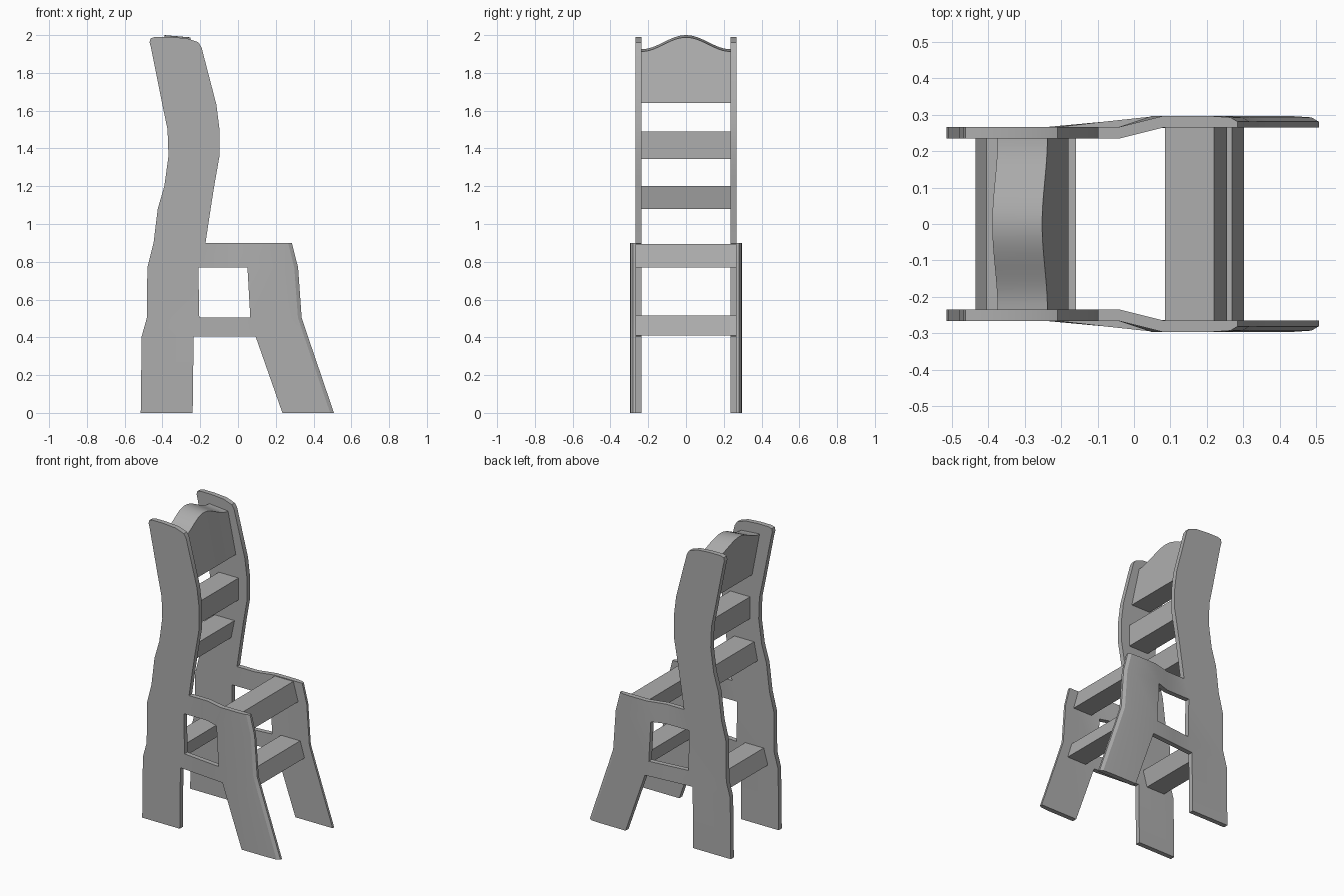
import bpy, bmesh, math

if "Cube" in bpy.data.objects:
    bpy.data.objects.remove(bpy.data.objects["Cube"], do_unlink=True)

grey = bpy.data.materials.new("plain_grey")
grey.use_nodes = True
COLOUR = (0.42, 0.42, 0.42, 1)
grey.diffuse_color = COLOUR
grey.node_tree.nodes["Principled BSDF"].inputs["Base Color"].default_value = COLOUR


def finish(bm, name):
    bmesh.ops.recalc_face_normals(bm, faces=bm.faces)
    mesh = bpy.data.meshes.new(name)
    bm.to_mesh(mesh)
    bm.free()
    mesh.materials.append(grey)
    obj = bpy.data.objects.new(name, mesh)
    bpy.context.collection.objects.link(obj)
    bpy.ops.object.select_all(action="DESELECT")
    obj.select_set(True)
    bpy.context.view_layer.objects.active = obj
    bpy.ops.object.shade_smooth_by_angle(angle=math.radians(20))


# Side outline rows: height, rear x, front x
POST = [(0, -.515, -.24), (.405, -.51, -.235), (.505, -.482, -.205),
        (.77, -.48, -.21), (.9, -.447, -.172), (1.08, -.425, -.145),
        (1.2, -.39, -.126), (1.36, -.368, -.098), (1.5, -.373, -.098),
        (1.63, -.4, -.114), (1.935, -.461, -.193), (1.962, -.468, -.21),
        (1.983, -.463, -.27), (1.99, -.44, -.36)]
LEG = [(0, .235, .508), (.405, .093, .37), (.505, .065, .337),
       (.77, .05, .318), (.9, .08, .285)]
INNER, THICK, SPLAY = .235, .032, .03


def splay(x, z):
    """Outward step that carries the rails from the post to the wider leg."""
    start = -.2 + .16 * min(max((z - .505) / .265, 0), 1)
    return SPLAY * min(max((x - start) / (.05 - start), 0), 1)


def side_panel(name, side):
    bm = bmesh.new()
    verts, inset = {}, {}

    def vert(x, z):
        key = (round(x, 3), round(z, 3))
        if key not in verts:
            verts[key] = bm.verts.new((x, 0, z))
        return verts[key]

    def strip(rows):
        for (za, ra), (zb, rb) in zip(rows, rows[1:]):
            for i in range(len(ra) - 1):
                bm.faces.new([vert(ra[i], za), vert(ra[i + 1], za),
                              vert(rb[i + 1], zb), vert(rb[i], zb)])

    # Rear post, and front leg with its eased outer front edge
    strip([(z, (a, b)) for z, a, b in POST])
    strip([(z, (a, b - .08, b - .02, b)) for z, a, b in LEG])
    for z, a, b in LEG:
        inset[round(b, 3), round(z, 3)] = .016
        inset[round(b - .02, 3), round(z, 3)] = .004

    # Lower and upper rails
    for low, bend in ((1, -.08), (3, -.04)):
        strip([(POST[i][0], (POST[i][2], bend, LEG[i][1])) for i in (low, low + 1)])

    # Thicken and splay
    ret = bmesh.ops.extrude_face_region(bm, geom=bm.faces[:], use_keep_orig=True)
    outer = {v for v in ret["geom"] if isinstance(v, bmesh.types.BMVert)}
    for v in bm.verts:
        x, z = v.co.x, v.co.z
        y = INNER + splay(x, z)
        if v in outer:
            y += THICK - inset.get((round(x, 3), round(z, 3)), 0)
        v.co.y = side * y
    finish(bm, name)


def crossbar(name, z0, z1, bottom, top, half, arch=0, steps=1):
    """Slat across the chair; bottom and top are its rear and front x."""
    bm = bmesh.new()
    rings = []
    for i in range(steps + 1):
        t = 2 * i / steps - 1
        rise = arch * (1 + math.cos(math.pi * t)) / 2
        lean = (top[0] - bottom[0]) / (z1 - z0) * rise
        drop = .012 if arch else 0
        ring = [(bottom[0], z0), (bottom[1], z0),
                (top[1] + lean, z1 + rise - drop), (top[0] + lean, z1 + rise)]
        rings.append([bm.verts.new((x, t * half, z)) for x, z in ring])
    for a, b in zip(rings, rings[1:]):
        for k in range(4):
            bm.faces.new([a[k], a[(k + 1) % 4], b[(k + 1) % 4], b[k]])
    bm.faces.new(rings[0])
    bm.faces.new(rings[-1])
    finish(bm, name)


side_panel("left_side_panel", 1)
side_panel("right_side_panel", -1)

# Back slats and arched crest
crossbar("crest_splat", 1.64, 1.925, (-.32, -.18), (-.375, -.238), .237, .075, 24)
crossbar("upper_back_slat", 1.345, 1.49, (-.305, -.16), (-.305, -.16), .237)
crossbar("lower_back_slat", 1.08, 1.2, (-.36, -.215), (-.335, -.19), .237)
crossbar("rear_stretcher", .41, .515, (-.435, -.3), (-.405, -.27), .237)

# Front crossbars
crossbar("front_seat_bar", .77, .895, (.115, .255), (.085, .22), .267)
crossbar("front_stretcher", .41, .515, (.16, .302), (.13, .27), .267)
